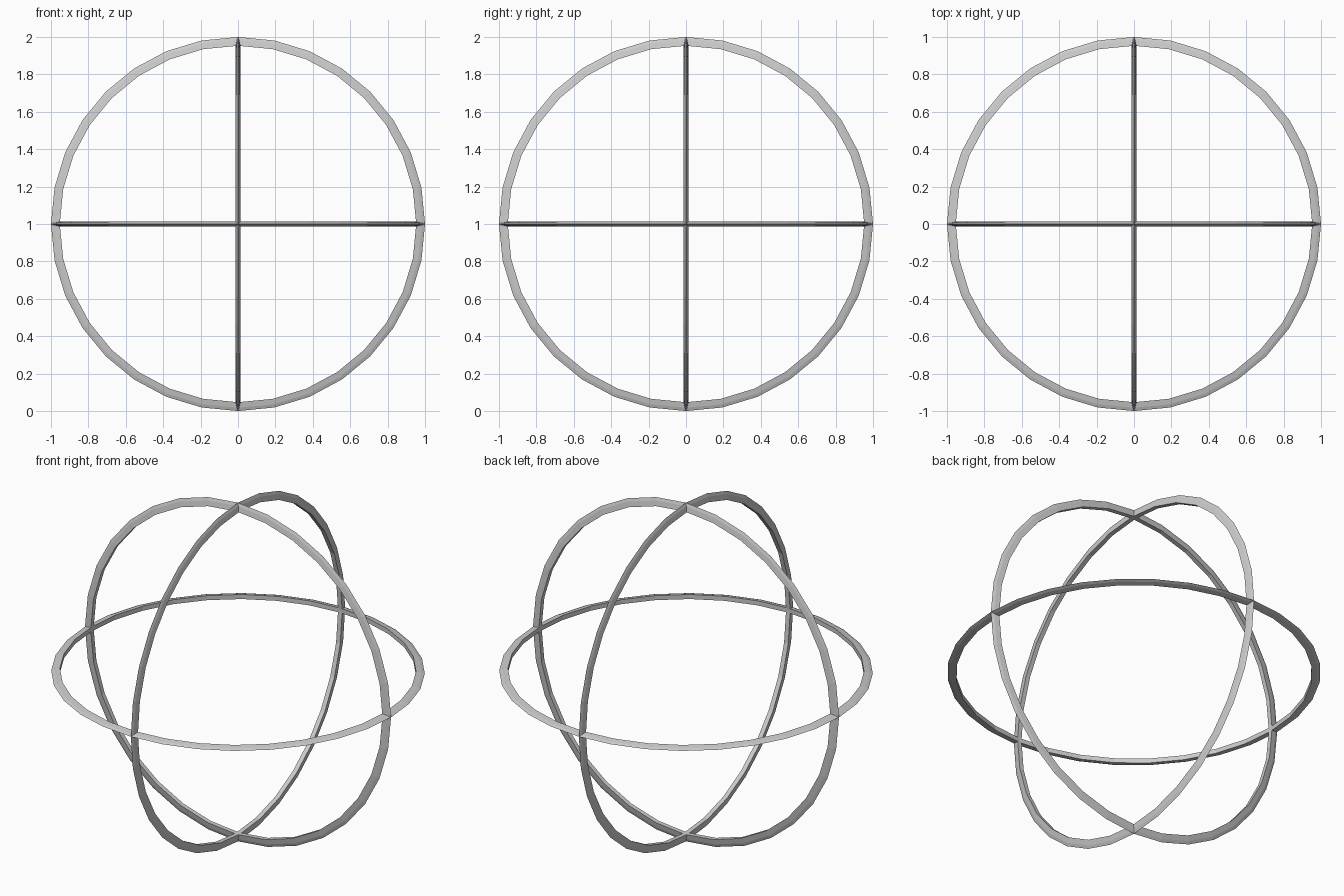
import bpy
from math import sin, cos, pi
from mathutils import Matrix, Vector

if "Cube" in bpy.data.objects:
    bpy.data.objects.remove(bpy.data.objects["Cube"])

SEGMENTS = 32
# thin band cross-section (radius, offset from ring plane), sharp outer edge
PROFILE = [(1.0, 0.0), (0.983, 0.007), (0.953, 0.0135),
           (0.953, -0.0135), (0.983, -0.007)]


def ring(name, rotation):
    """Sweep the profile around a circle and tilt it about the centre."""
    n = len(PROFILE)
    place = Matrix.Translation((0, 0, 1)) @ rotation
    verts, faces = [], []
    for i in range(SEGMENTS):
        a = 2 * pi * i / SEGMENTS
        j = (i + 1) % SEGMENTS
        for k, (r, h) in enumerate(PROFILE):
            verts.append(place @ Vector((r * cos(a), r * sin(a), h)))
            m = (k + 1) % n
            faces.append((i * n + k, j * n + k, j * n + m, i * n + m))
    mesh = bpy.data.meshes.new(name)
    mesh.from_pydata(verts, [], faces)
    obj = bpy.data.objects.new(name, mesh)
    bpy.context.collection.objects.link(obj)
    return obj


# three mutually perpendicular rings
ring("horizontal_ring", Matrix.Identity(4))
ring("front_ring", Matrix.Rotation(pi / 2, 4, 'X'))
ring("side_ring", Matrix.Rotation(pi / 2, 4, 'Y'))
